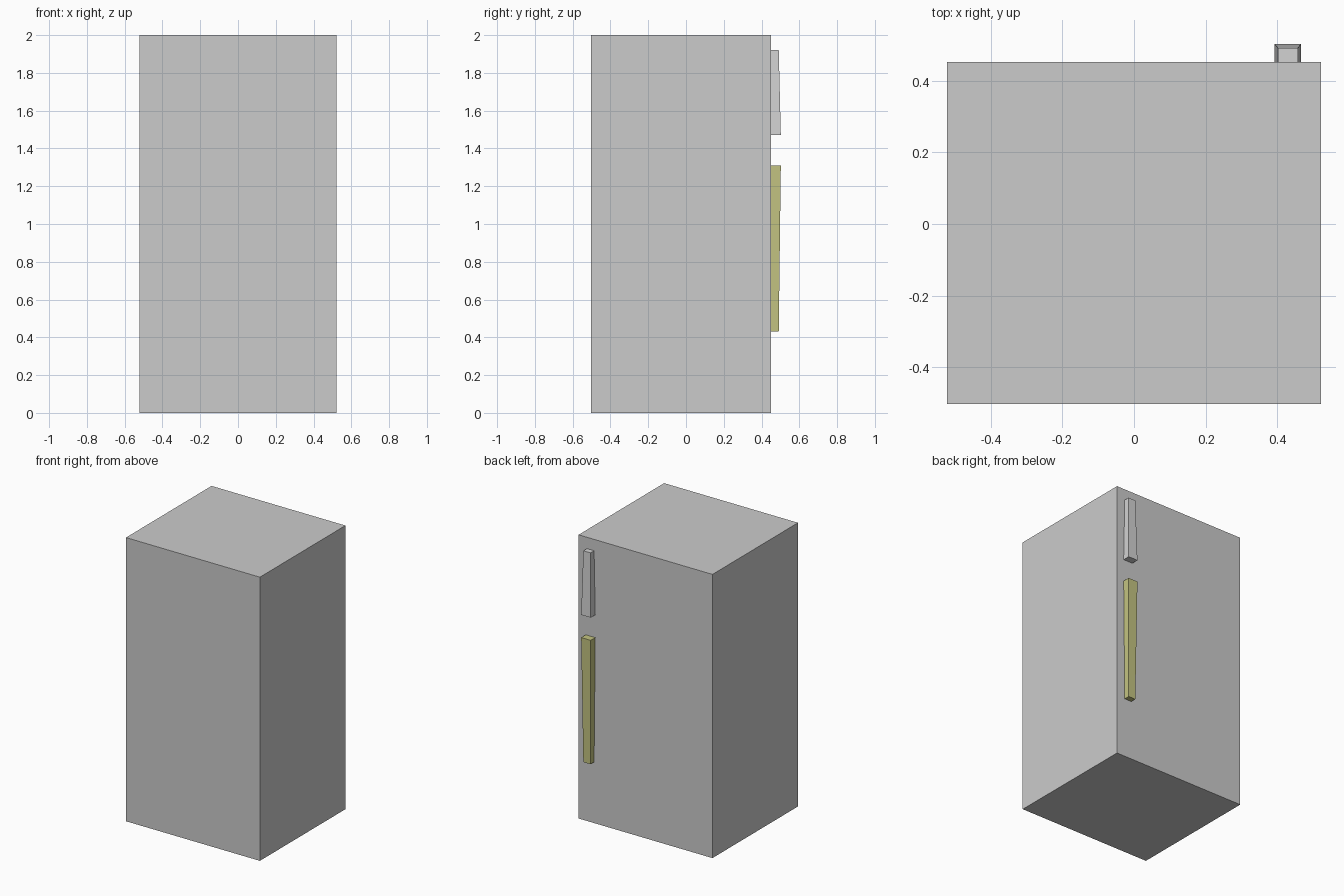
import bpy
import bmesh

cube = bpy.data.objects.get("Cube")
if cube:
    bpy.data.objects.remove(cube, do_unlink=True)


def material(name, color):
    mat = bpy.data.materials.new(name)
    mat.use_nodes = True
    mat.diffuse_color = (*color, 1)
    mat.node_tree.nodes["Principled BSDF"].inputs["Base Color"].default_value = (*color, 1)
    return mat


def tapered_block(name, mat, x, back, low, high):
    """Block between two levels, each given as (z, half width, outer y)."""
    bm = bmesh.new()
    bmesh.ops.create_cube(bm, size=2)
    for v in bm.verts:
        z, half, outer = high if v.co.z > 0 else low
        v.co = (x + half * v.co.x, outer if v.co.y > 0 else back, z)
    mesh = bpy.data.meshes.new(name)
    bm.to_mesh(mesh)
    bm.free()
    mesh.materials.append(mat)
    obj = bpy.data.objects.new(name, mesh)
    bpy.context.collection.objects.link(obj)
    return obj


grey = material("body grey", (0.6, 0.6, 0.6))
light_grey = material("handle grey", (0.65, 0.65, 0.65))
olive = material("handle olive yellow", (0.55, 0.55, 0.22))

# Plain cabinet
tapered_block("cabinet", grey, 0, -0.502, (0, 0.522, 0.451), (2, 0.522, 0.451))

# Door handles, each widest at the end nearest the gap between them
HANDLE_X, DOOR_Y = 0.429, 0.451
wide, narrow = (0.037, 0.502), (0.028, 0.491)
tapered_block("upper_handle", light_grey, HANDLE_X, DOOR_Y, (1.47, *wide), (1.92, *narrow))
tapered_block("lower_handle", olive, HANDLE_X, DOOR_Y, (0.43, *narrow), (1.31, *wide))
